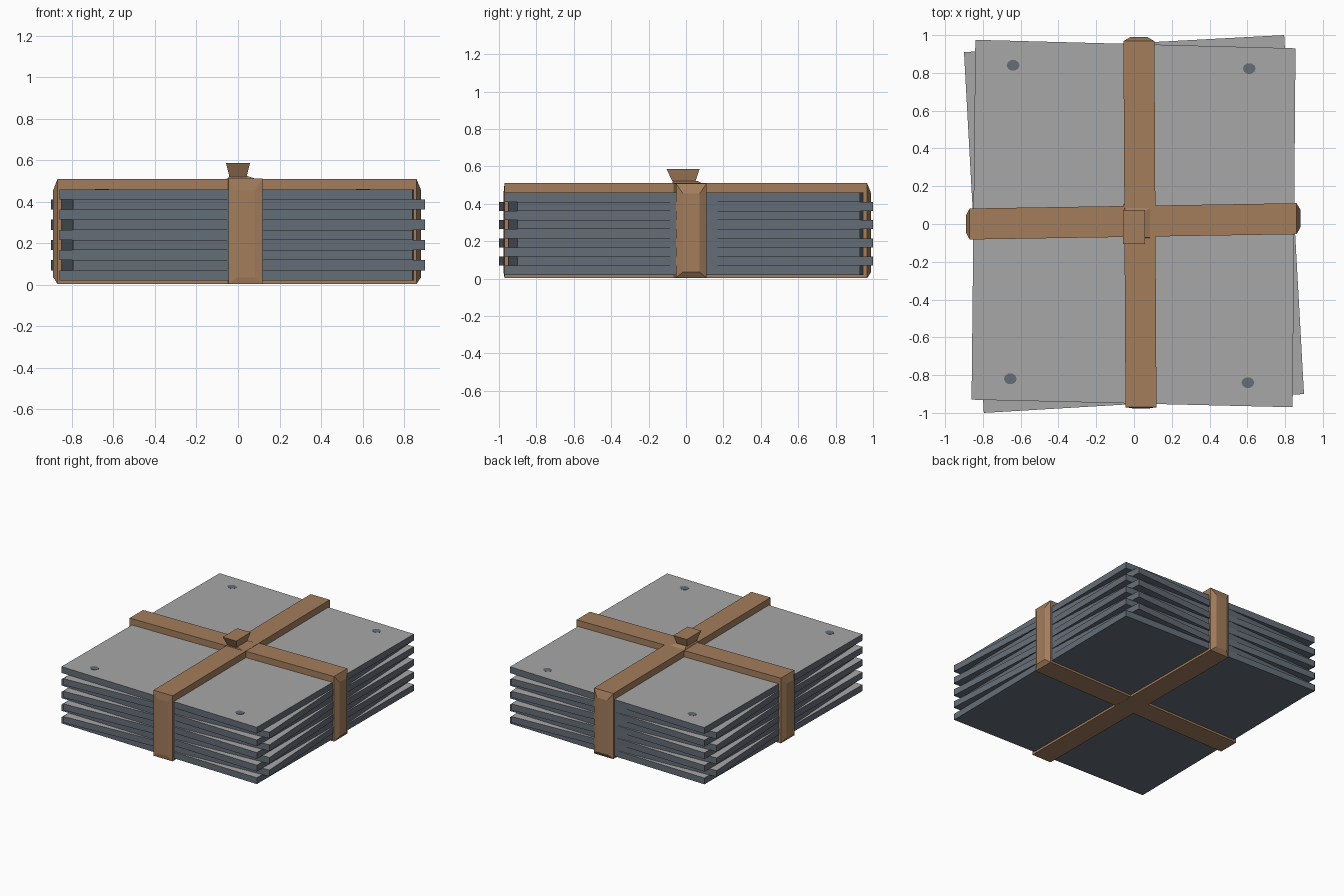
import bpy, bmesh, math
from mathutils import Vector

if "Cube" in bpy.data.objects:
    bpy.data.objects.remove(bpy.data.objects["Cube"])


def material(name, rgb):
    m = bpy.data.materials.new(name)
    m.diffuse_color = (*rgb, 1)
    m.use_nodes = True
    m.node_tree.nodes["Principled BSDF"].inputs["Base Color"].default_value = m.diffuse_color
    return m


GREY = material("light grey metal", (0.39, 0.39, 0.39))
BLUE = material("blue grey metal", (0.13, 0.155, 0.185))
BROWN = material("brown leather", (0.37, 0.205, 0.108))


def finish(name, bm, mats):
    bmesh.ops.recalc_face_normals(bm, faces=bm.faces)
    me = bpy.data.meshes.new(name)
    bm.to_mesh(me)
    bm.free()
    for m in mats:
        me.materials.append(m)
    ob = bpy.data.objects.new(name, me)
    bpy.context.collection.objects.link(ob)
    return ob


def loft(bm, low, high):
    """Closed solid between two loops with the same point count."""
    a = [bm.verts.new(p) for p in low]
    b = [bm.verts.new(p) for p in high]
    n = len(a)
    bm.faces.new(a)
    bm.faces.new(b)
    for i in range(n):
        bm.faces.new((a[i], a[(i + 1) % n], b[(i + 1) % n], b[i]))


# Stacked sheets: nine, alternately turned, light on the upper face
OUTLINE_A = [(-0.84, 0.975), (0.855, 0.93), (0.84, -0.97), (-0.86, -0.93)]
OUTLINE_B = [(-0.90, 0.91), (0.795, 1.0), (0.90, -0.90), (-0.795, -1.0)]
STEP = 0.0488
for i in range(9):
    z0 = 0.02 + i * STEP
    z1 = z0 + STEP
    outline = OUTLINE_B if i % 2 else OUTLINE_A
    bm = bmesh.new()
    loft(bm, [(x, y, z0) for x, y in outline], [(x, y, z1) for x, y in outline])
    bm.normal_update()
    ob = finish(f"sheet_{i + 1}", bm, [BLUE, GREY])
    for p in ob.data.polygons:
        p.material_index = 1 if p.normal.z > 0.5 else 0

# Rivet holes: thin dark plates at the corners of the top sheet
TOP = 0.02 + 9 * STEP
bm = bmesh.new()
for x, y in [(-0.64, 0.84), (0.61, 0.823), (-0.655, -0.82), (0.603, -0.84)]:
    ring = [(x + 0.034 * math.cos(k * math.tau / 10),
             y + 0.029 * math.sin(k * math.tau / 10)) for k in range(10)]
    loft(bm, [(u, v, TOP - 0.002) for u, v in ring], [(u, v, TOP + 0.002) for u, v in ring])
finish("rivet_holes", bm, [BLUE])


# Straps: a closed band around the stack with bulging pads on both ends
def strap(name, along_x, lo, hi, c_lo, c_hi, bulge_lo, bulge_hi, z0, z1):
    def pt(a, off, z):
        c = c_lo + (c_hi - c_lo) * (a - lo) / (hi - lo) + off
        return Vector((a, c, z)) if along_x else Vector((c, a, z))

    w = 0.082
    bm = bmesh.new()
    outer = [(lo, z0), (hi, z0), (hi, z1), (lo, z1)]
    inner = [(lo + 0.02, 0.021), (hi - 0.02, 0.021), (hi - 0.02, TOP - 0.002), (lo + 0.02, TOP - 0.002)]
    loops = [[bm.verts.new(pt(a, s, z)) for a, z in prof]
             for prof, s in ((outer, -w), (outer, w), (inner, w), (inner, -w))]
    for j in range(4):
        p, q = loops[j], loops[(j + 1) % 4]
        for i in range(4):
            k = (i + 1) % 4
            bm.faces.new((p[i], p[k], q[k], q[i]))
    for a, d in ((lo, -bulge_lo), (hi, bulge_hi)):
        base = [pt(a, s, z) for s, z in ((-w, z0), (w, z0), (w, z1), (-w, z1))]
        face = [pt(a + d, s, z) for s, z in
                ((-0.045, 0.035), (0.045, 0.035), (0.045, 0.455), (-0.045, 0.455))]
        loft(bm, base, face)
    finish(name, bm, [BROWN])


strap("cross_strap", True, -0.87, 0.86, 0.0, 0.028, 0.02, 0.022, 0.004, 0.508)
strap("long_strap", False, -0.97, 0.968, 0.037, 0.026, 0.006, 0.022, 0.003, 0.510)


# Knot: low flared base, then an upturned block
def quad(x0, x1, y0, y1, z):
    return [(x0, y0, z), (x1, y0, z), (x1, y1, z), (x0, y1, z)]


bm = bmesh.new()
loft(bm, quad(-0.055, 0.115, -0.075, 0.105, 0.500), quad(-0.042, 0.045, -0.07, 0.06, 0.523))
finish("knot_base", bm, [BROWN])
bm = bmesh.new()
loft(bm, quad(-0.038, 0.038, -0.065, 0.045, 0.505), quad(-0.058, 0.058, -0.105, 0.073, 0.587))
finish("knot_top", bm, [BROWN])
